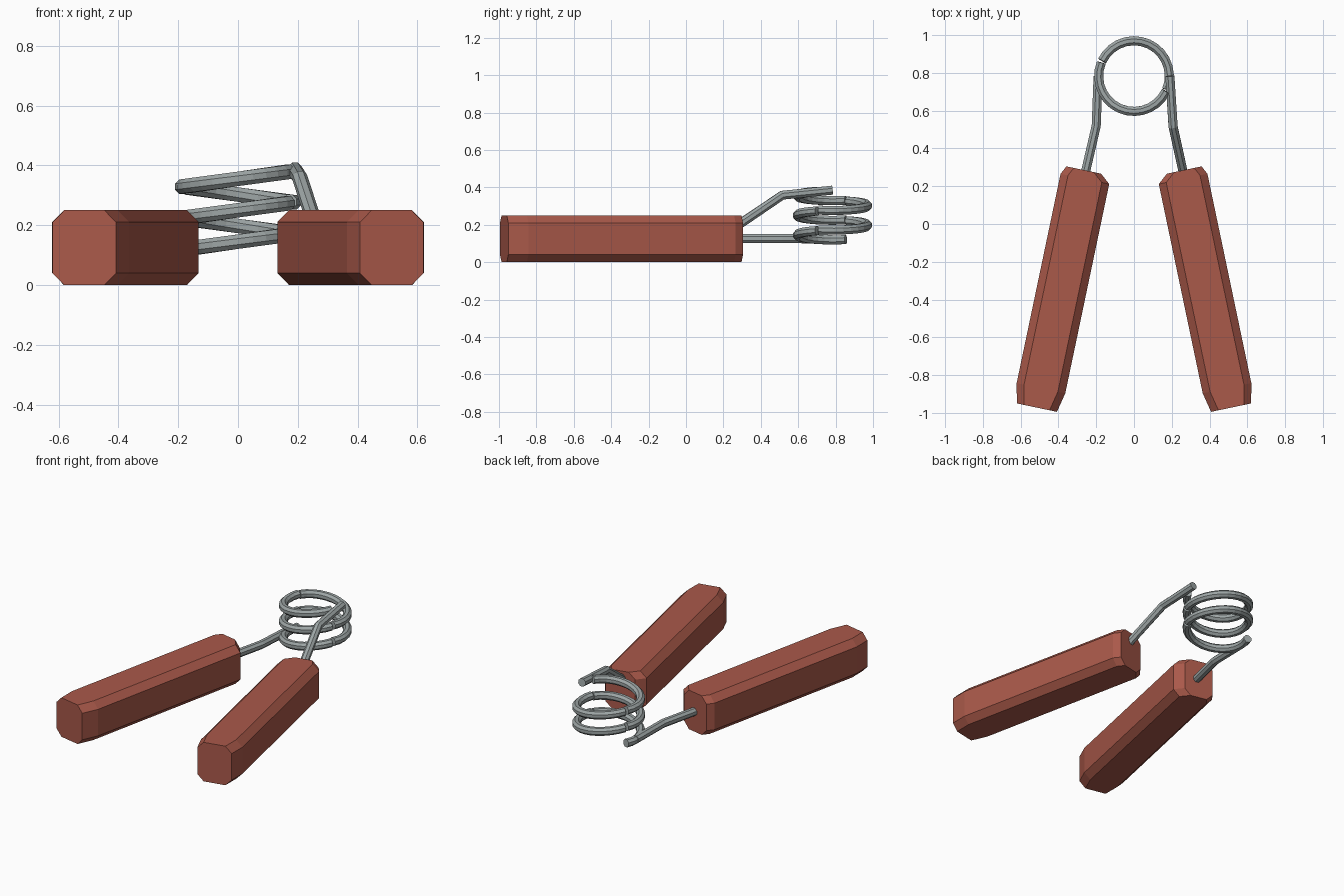
import bpy, bmesh, math
from mathutils import Vector

if "Cube" in bpy.data.objects:
    bpy.data.objects.remove(bpy.data.objects["Cube"])


def material(name, rgb):
    m = bpy.data.materials.new(name)
    m.diffuse_color = (*rgb, 1)
    m.use_nodes = True
    m.node_tree.nodes["Principled BSDF"].inputs["Base Color"].default_value = m.diffuse_color
    return m


RED = material("red brown grip", (0.40, 0.10, 0.068))
STEEL = material("grey steel", (0.34, 0.38, 0.38))


def loft(name, rings, mat):
    """Skin closed rings of equal length and cap both ends."""
    bm = bmesh.new()
    rows = [[bm.verts.new(p) for p in ring] for ring in rings]
    n = len(rows[0])
    for a, b in zip(rows, rows[1:]):
        for i in range(n):
            j = (i + 1) % n
            bm.faces.new((a[i], a[j], b[j], b[i]))
    bm.faces.new(rows[0][::-1])
    bm.faces.new(rows[-1])
    bmesh.ops.recalc_face_normals(bm, faces=bm.faces)
    me = bpy.data.meshes.new(name)
    bm.to_mesh(me)
    bm.free()
    me.materials.append(mat)
    ob = bpy.data.objects.new(name, me)
    bpy.context.collection.objects.link(ob)
    return ob


def rod(name, path, r=0.026, sides=8):
    """Sweep an eight-sided rod along a path, mitred at the bends."""
    pts = [Vector(p) for p in path]
    rings = []
    for i, p in enumerate(pts):
        d0 = (p - pts[max(i - 1, 0)]).normalized()
        d1 = (pts[min(i + 1, len(pts) - 1)] - p).normalized()
        t = (d0 + d1).normalized()
        u = t.cross(Vector((0, 0, 1))).normalized()
        w = u.cross(t)
        rings.append([p + r * (u * math.cos(a) + w * math.sin(a))
                      for a in (math.tau * (k + 0.5) / sides for k in range(sides))])
    return loft(name, rings, STEEL)


# Handles: chamfered bars splayed about 12 degrees, narrowed at both ends
ANG = math.radians(11.85)
AXIS = Vector((math.sin(ANG), -math.cos(ANG), 0))
ACROSS = Vector((math.cos(ANG), math.sin(ANG), 0))
H, C = 0.25, 0.04


def handle(name, side):
    rings = []
    # distance along the axis, inner edge, outer edge
    for s, p0, p1 in ((-0.225, 0.225, 0.413), (-0.18, 0.172, 0.435),
                      (0.952, 0.172, 0.435), (1.057, 0.195, 0.412)):
        section = ((p0 + C, 0), (p1 - C, 0), (p1, C), (p1, H - C),
                   (p1 - C, H), (p0 + C, H), (p0, H - C), (p0, C))
        ring = []
        for p, z in section:
            v = AXIS * s + ACROSS * p
            ring.append((side * v.x, v.y, z))
        rings.append(ring)
    loft(name, rings, RED)


handle("right_handle", 1)
handle("left_handle", -1)

# Wire arms running from the handles up to the coil
rod("right_arm", [(0.268, 0.24, 0.172), (0.207, 0.515, 0.358), (0.19, 0.783, 0.385)])
rod("left_arm", [(-0.265, 0.24, 0.127), (-0.2, 0.52, 0.127), (-0.19, 0.783, 0.122)])

# Coil: tilted half rings stacked alternately at the front and the back
R, CY, PITCH, STEPS = 0.187, 0.783, 0.105, 14
for k in range(5):
    front = k % 2 == 0
    start, tilt = (156, 1) if front else (-24, -1)
    mid = 0.145 + k * PITCH / 2
    path = []
    for i in range(STEPS + 1):
        a = math.radians(start + 1.5 + 177 * i / STEPS)
        path.append((R * math.cos(a), CY + R * math.sin(a),
                     mid + tilt * PITCH / 4 * math.cos(a)))
    rod(f"coil_{'front' if front else 'back'}_{k // 2 + 1}", path)
